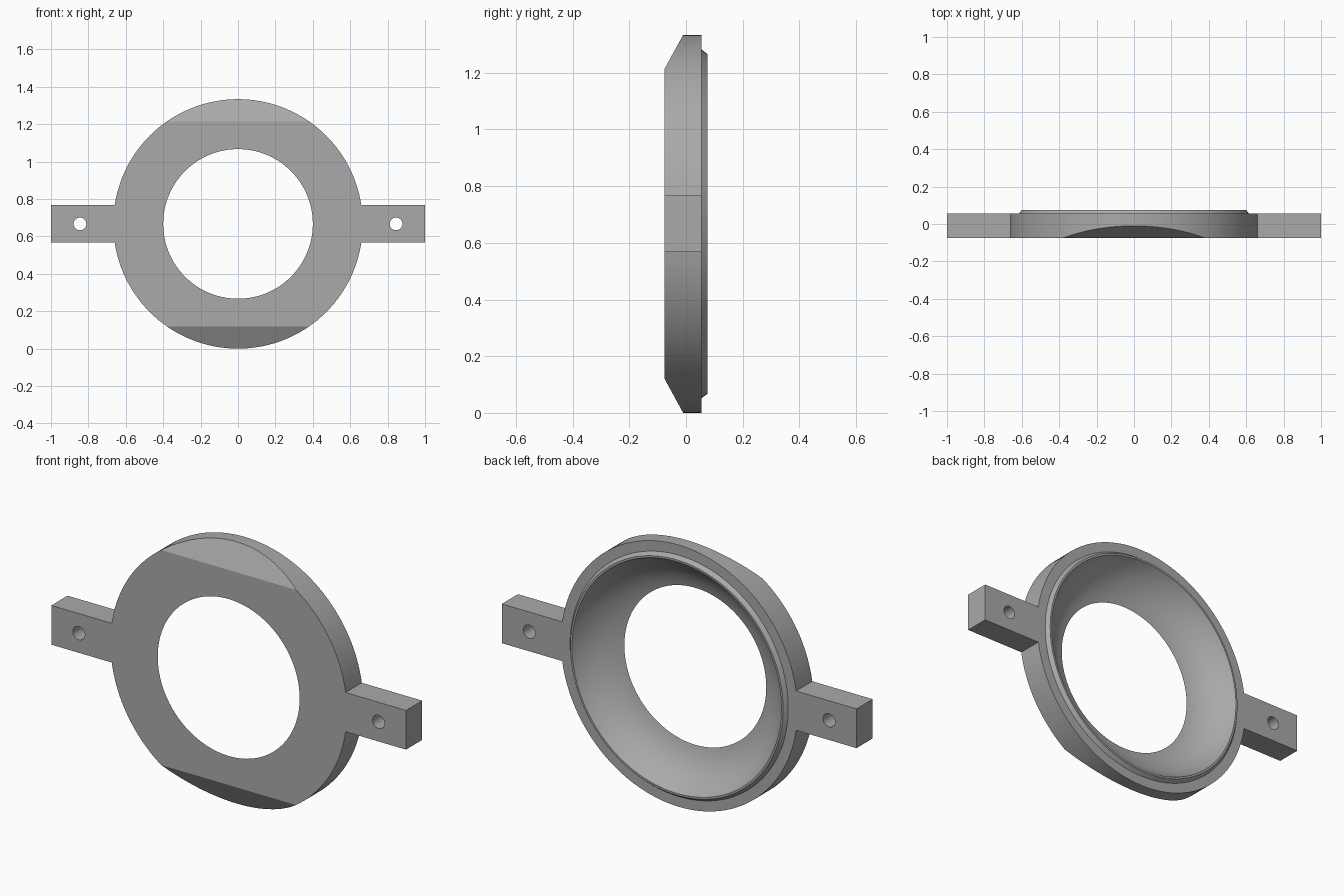
import bpy, bmesh
from math import sin, cos, pi, radians
from mathutils import Vector, Matrix

cube = bpy.data.objects.get("Cube")
if cube:
    bpy.data.objects.remove(cube, do_unlink=True)

MID = 0.667                      # ring centre height, equal to its radius
FRONT, BACK, LIP = -0.075, 0.055, 0.075

grey = bpy.data.materials.new("plain grey")
grey.use_nodes = True
colour = (0.4, 0.4, 0.4, 1)
grey.diffuse_color = colour
grey.node_tree.nodes["Principled BSDF"].inputs["Base Color"].default_value = colour


def make_object(name, bm):
    bmesh.ops.recalc_face_normals(bm, faces=bm.faces)
    mesh = bpy.data.meshes.new(name)
    bm.to_mesh(mesh)
    bm.free()
    mesh.materials.append(grey)
    obj = bpy.data.objects.new(name, mesh)
    bpy.context.collection.objects.link(obj)
    return obj


def box(name, low, high):
    bm = bmesh.new()
    bmesh.ops.create_cube(bm, size=1)
    low, high = Vector(low), Vector(high)
    bmesh.ops.scale(bm, vec=high - low, verts=bm.verts)
    bmesh.ops.translate(bm, vec=(low + high) / 2, verts=bm.verts)
    return make_object(name, bm)


def combine(target, tool, operation):
    mod = target.modifiers.new(tool.name, 'BOOLEAN')
    mod.operation, mod.object, mod.solver = operation, tool, 'EXACT'
    bpy.context.view_layer.objects.active = target
    bpy.ops.object.modifier_apply(modifier=mod.name)
    bpy.data.objects.remove(tool, do_unlink=True)


# Ring: spun section with a raised rear lip and a concave bowl inside
section = [(0.4, FRONT), (MID, FRONT), (MID, BACK), (0.615, BACK), (0.6, LIP)]
start, end = Vector((0.59, LIP)), Vector((0.4, FRONT))
chord = end - start
half = radians(25)
radius = chord.length / 2 / sin(half)
side = Vector((chord.y, -chord.x)).normalized()
along = chord.normalized()
centre = (start + end) / 2 + side * radius * cos(half)
if centre.x > 0.5:               # keep the bowl hollow towards the axis
    side = -side
    centre = (start + end) / 2 + side * radius * cos(half)
STEPS = 14
for i in range(STEPS):
    a = half * (2 * i / STEPS - 1)
    section.append(tuple(centre + along * radius * sin(a) - side * radius * cos(a)))

bm = bmesh.new()
verts = [bm.verts.new((r, y, MID)) for r, y in section]
edges = [bm.edges.new((v, verts[i - 1])) for i, v in enumerate(verts)]
bmesh.ops.spin(bm, geom=verts + edges, cent=(0, 0, MID), axis=(0, 1, 0),
               angle=2 * pi, steps=128, use_merge=False, use_duplicate=False)
bmesh.ops.remove_doubles(bm, verts=bm.verts, dist=0.0001)
ring = make_object("ring_bracket", bm)

# Sloped flats cut across the front at top and bottom
for sign in (1, -1):
    bm = bmesh.new()
    outline = [(-0.01, 0.667), (FRONT, 0.548), (-0.205, 0.31), (-0.3, 0.9), (0.055, 0.786)]
    face = bm.faces.new([bm.verts.new((-0.8, y, MID + sign * z)) for y, z in outline])
    swept = bmesh.ops.extrude_face_region(bm, geom=[face])["geom"]
    bmesh.ops.translate(bm, vec=(1.6, 0, 0),
                        verts=[g for g in swept if isinstance(g, bmesh.types.BMVert)])
    combine(ring, make_object("flat_cutter", bm), 'DIFFERENCE')

# Side tabs with a screw hole through each
for sign in (1, -1):
    xs = sorted((sign * 0.63, sign))
    tab = box("side_tab", (xs[0], FRONT, MID - 0.1), (xs[1], BACK, MID + 0.1))
    bm = bmesh.new()
    place = Matrix.Translation((sign * 0.845, 0, MID)) @ Matrix.Rotation(pi / 2, 4, 'X')
    bmesh.ops.create_cone(bm, cap_ends=True, segments=32, radius1=0.034,
                          radius2=0.034, depth=0.5, matrix=place)
    combine(tab, make_object("hole_cutter", bm), 'DIFFERENCE')
    combine(ring, tab, 'UNION')

bpy.ops.object.select_all(action='DESELECT')
ring.select_set(True)
bpy.context.view_layer.objects.active = ring
bpy.ops.object.shade_smooth_by_angle(angle=radians(25))
